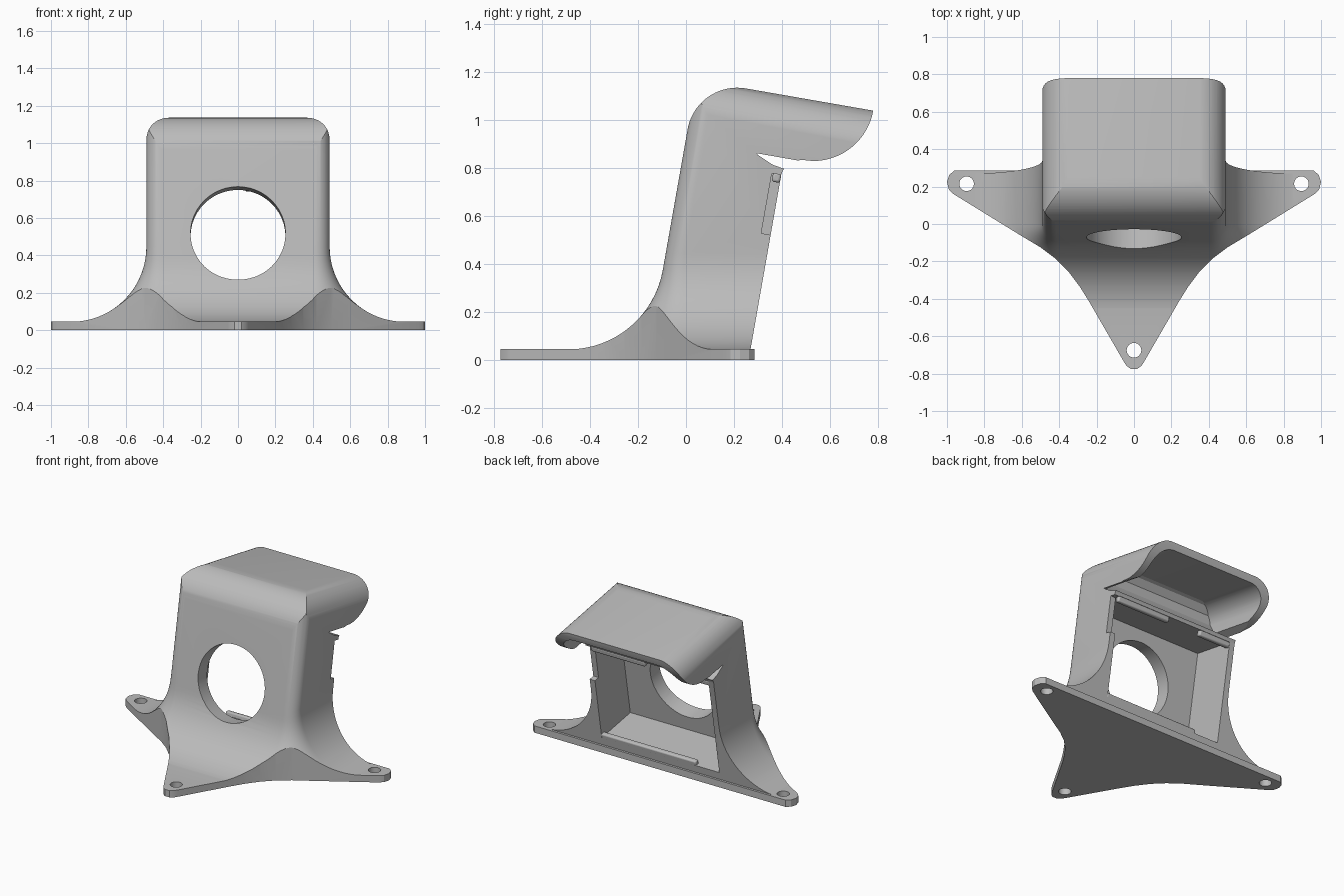
import bpy, bmesh
from math import sin, cos, tan, radians, sqrt, pi
from mathutils import Vector

if "Cube" in bpy.data.objects:
    bpy.data.objects.remove(bpy.data.objects["Cube"], do_unlink=True)

TILT = radians(10)
S = tan(TILT)
HALF = 0.49          # body half width
FRONT = -0.163       # front plane y at ground
BACK = 0.261         # back plane y at ground
PLATE = 0.047        # base plate thickness
FILLET = 0.4         # flare radius

grey = bpy.data.materials.new("plain grey")
grey.use_nodes = True
grey.diffuse_color = (0.5, 0.5, 0.5, 1)
grey.node_tree.nodes["Principled BSDF"].inputs["Base Color"].default_value = (0.5, 0.5, 0.5, 1)


def solid(name, loops):
    """Closed solid bridged through equal-length point loops."""
    bm = bmesh.new()
    rings = [[bm.verts.new(p) for p in loop] for loop in loops]
    n = len(rings[0])
    for a, b in zip(rings, rings[1:]):
        for i in range(n):
            j = (i + 1) % n
            bm.faces.new((a[i], a[j], b[j], b[i]))
    bm.faces.new(rings[0])
    bm.faces.new(rings[-1])
    bmesh.ops.recalc_face_normals(bm, faces=bm.faces)
    mesh = bpy.data.meshes.new(name)
    bm.to_mesh(mesh)
    bm.free()
    mesh.materials.append(grey)
    ob = bpy.data.objects.new(name, mesh)
    bpy.context.collection.objects.link(ob)
    return ob


def side_prism(name, pts, x0, x1):
    return solid(name, [[(x, y, z) for y, z in pts] for x in (x0, x1)])


def plan_prism(name, pts, z0, z1):
    return solid(name, [[(x, y, z) for x, y in pts] for z in (z0, z1)])


def arc(cx, cy, r, a0, a1, n):
    angles = [radians(a0 + (a1 - a0) * i / n) for i in range(n + 1)]
    return [(cx + r * cos(a), cy + r * sin(a)) for a in angles]


def boolean(target, tool, op):
    mod = target.modifiers.new("cut", 'BOOLEAN')
    mod.operation, mod.solver, mod.object = op, 'EXACT', tool
    bpy.context.view_layer.objects.active = target
    bpy.ops.object.modifier_apply(modifier=mod.name)
    bpy.data.objects.remove(tool, do_unlink=True)


def rod(name, start, end, r):
    """Cylinder between two points."""
    a, b = Vector(start), Vector(end)
    q = (b - a).to_track_quat('Z', 'Y')
    ring = [q @ Vector((x, y, 0)) for x, y in arc(0, 0, r, 0, 352.5, 47)]
    return solid(name, [[p + c for p in ring] for c in (a, b)])


def tilted(u, v):
    """Point at depth u inside the leaning back plane, v along it."""
    return (BACK + v * sin(TILT) - u * cos(TILT), v * cos(TILT) + u * sin(TILT))


def tilted_box(name, u0, u1, v0, v1, x0, x1):
    return side_prism(name, [tilted(u0, v0), tilted(u1, v0), tilted(u1, v1), tilted(u0, v1)], x0, x1)


def hood_envelope(half, top, r):
    """Round-shouldered front shape swept along the sloping roof."""
    right = arc(half - r, top - r, r, 0, 90, 14)
    right = [(1.2, -0.6), (1.2, 0.55), (half, 0.94)] + right
    pts = right + [(-x, z) for x, z in reversed(right)]
    return solid("envelope", [[(x, y, z - S * y) for x, z in pts] for y in (-1.1, 1.1)])


# Leaning body that flares into the base
def section(z):
    t = max(z, 0.046)
    dip = FILLET - sqrt(FILLET ** 2 - min(0, t - 0.445) ** 2)
    front = FRONT + S * t
    if t < 0.376:
        front = FRONT + S * 0.445 - FILLET / cos(TILT) + FILLET - dip
    w, r = HALF + dip, 0.08 + dip
    right = arc(w - r, front + r, r, -90, 0, 12) + [(w, 1.0)]
    pts = [(-x, y) for x, y in reversed(right)] + right
    return [(x, y, z) for x, y in pts]


levels = [0.02] + [0.445 - 0.399 * cos(pi / 2 * i / 18) for i in range(19)] + [1.3]
housing = solid("housing", [section(z) for z in levels])

# Side outline: rounded brow, sloping roof, curved visor end, leaning back
R = 0.21
brow = arc(0.043 + 0.811 * R, 1.169 - 1.159 * R, R, 170, 80, 18)
visor = arc(0.53, 1.084, 0.254, -10, -90, 16)
throat = [(0.48, 0.835), (0.45, 0.828), (0.42, 0.81), (0.403, 0.79), (0.397, 0.773)]
outline = [(-1, -0.1), (-1, 0.6)] + brow + visor + throat + [(BACK - 0.1 * S, -0.1)]
boolean(housing, side_prism("side_outline", outline, -1.2, 1.2), 'INTERSECT')
boolean(housing, hood_envelope(HALF + 0.0015, 1.1785, 0.16), 'INTERSECT')

# Three-pointed base plate
slab = [(-1.1, -0.9), (1.1, -0.9), (1.1, 0.285), (-1.1, 0.285)]
boolean(housing, plan_prism("slab", slab, 0, PLATE), 'UNION')
edge = [(0.018, -0.774), (0.04, -0.758), (0.055, -0.735), (0.24, -0.415), (0.29, -0.335),
        (0.35, -0.255), (0.42, -0.185), (0.5, -0.125), (0.6, -0.065), (0.965, 0.16),
        (0.99, 0.185), (1.0, 0.225), (0.988, 0.262), (0.96, 0.286), (0.8, 0.3), (0.75, 1.2)]
star = edge + [(-x, y) for x, y in reversed(edge)]
boolean(housing, plan_prism("star", star, -0.2, 1.5), 'INTERSECT')

# Device pocket, open at the back
boolean(housing, tilted_box("pocket", -0.3, 0.317, 0.1, 0.787, -0.45, 0.45), 'DIFFERENCE')

# Scooped underside of the visor
scoop_pts = [(0.42, 0.7), (0.41, 0.797), (0.36, 0.815), (0.3, 0.855), (0.25, 0.91), (0.22, 0.97),
             (0.225, 1.03), (0.26, 1.07), (0.32, 1.09), (0.95, 1.09), (0.95, 0.7)]
scoop = side_prism("scoop", scoop_pts, -0.6, 0.6)
boolean(scoop, hood_envelope(0.44, 1.127, 0.13), 'INTERSECT')
boolean(housing, scoop, 'DIFFERENCE')

# Side notch, front window and screw holes
boolean(housing, tilted_box("notch", -0.06, 0.04, 0.53, 0.784, 0.4, 0.6), 'DIFFERENCE')
cy, cz = FRONT + S * 0.517, 0.517
window = rod("window", (0, cy - 0.2, cz + 0.2 * S), (0, cy + 0.2, cz - 0.2 * S), 0.254)
boolean(housing, window, 'DIFFERENCE')
for x, y in ((-0.895, 0.215), (0.895, 0.215), (0, -0.675)):
    boolean(housing, rod("screw_hole", (x, y, -0.1), (x, y, 0.3), 0.039), 'DIFFERENCE')

# Retaining lips along the pocket mouth
lips = [tilted_box("lower_lip", 0.0, 0.035, 0.09, 0.128, -0.27, 0.455),
        tilted_box("upper_lip_left", 0.0, 0.035, 0.75, 0.79, 0.04, 0.455),
        tilted_box("upper_lip_right", 0.0, 0.035, 0.75, 0.79, -0.455, -0.21)]
for lip in lips:
    bevel = lip.modifiers.new("round", 'BEVEL')
    bevel.width, bevel.segments = 0.01, 3

# Smooth curved faces, keep creases
bpy.ops.object.select_all(action='DESELECT')
for ob in [housing] + lips:
    ob.select_set(True)
bpy.context.view_layer.objects.active = housing
bpy.ops.object.shade_smooth_by_angle(angle=radians(25))
